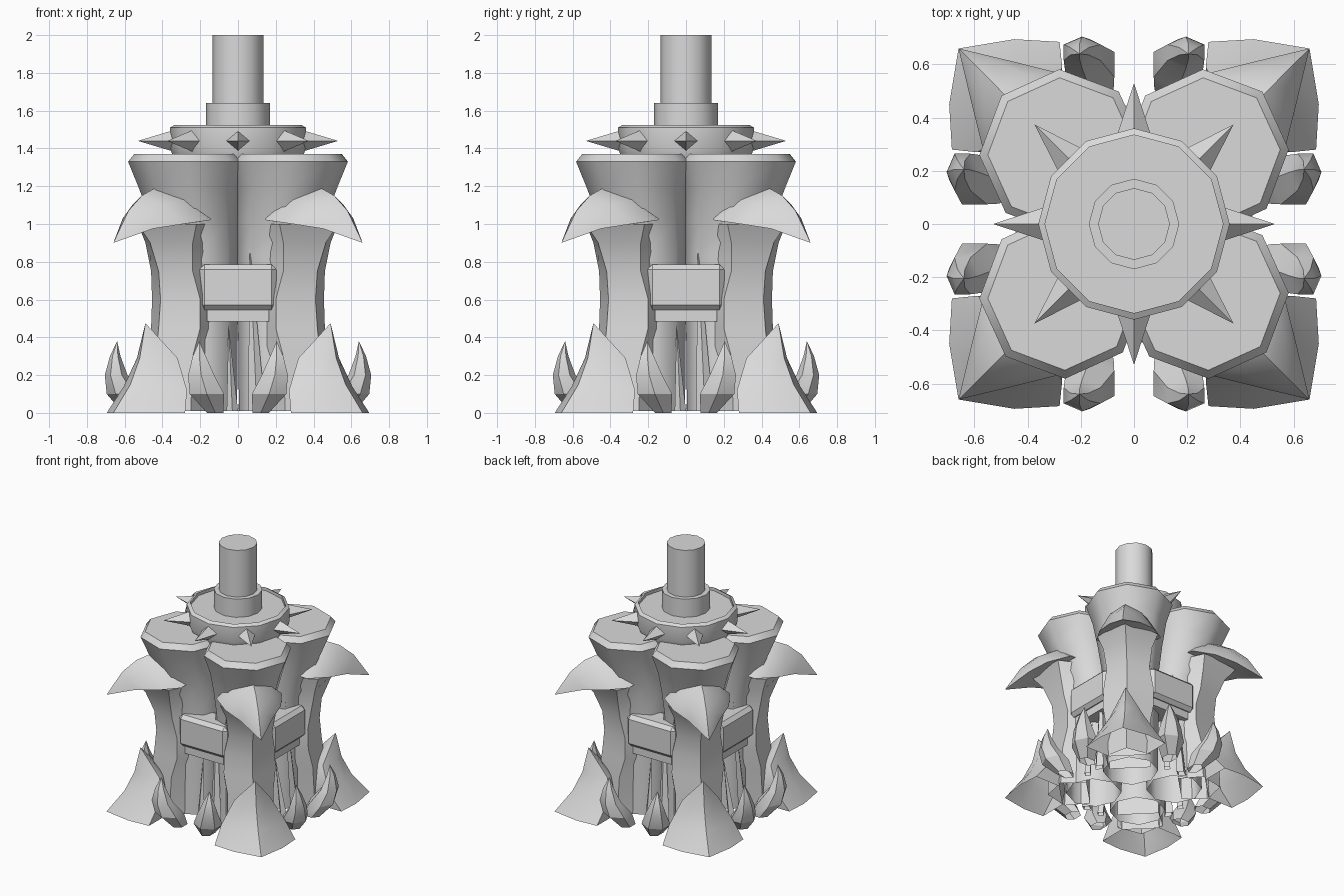
import bpy
import bmesh
from math import pi, cos, sin, radians
from mathutils import Matrix

cube = bpy.data.objects.get("Cube")
if cube:
    bpy.data.objects.remove(cube, do_unlink=True)

GREY = (0.7, 0.7, 0.7, 1)
stone = bpy.data.materials.new("grey_stone")
stone.use_nodes = True
stone.diffuse_color = GREY
for node in stone.node_tree.nodes:
    if node.type == 'BSDF_PRINCIPLED':
        node.inputs["Base Color"].default_value = GREY


def finish(name, bm, angle=35, copies=1):
    """Turn a bmesh into one or more objects spaced evenly around the z axis."""
    bmesh.ops.remove_doubles(bm, verts=bm.verts, dist=0.0005)
    bmesh.ops.recalc_face_normals(bm, faces=bm.faces)
    mesh = bpy.data.meshes.new(name)
    bm.to_mesh(mesh)
    bm.free()
    mesh.materials.append(stone)
    for k in range(copies):
        obj = bpy.data.objects.new(name if copies == 1 else f"{name}_{k + 1}", mesh)
        obj.rotation_euler.z = 2 * pi * k / copies
        bpy.context.collection.objects.link(obj)
        if k == 0:
            bpy.ops.object.select_all(action='DESELECT')
            obj.select_set(True)
            bpy.context.view_layer.objects.active = obj
            bpy.ops.object.shade_smooth_by_angle(angle=radians(angle))


def loft(bm, rings, closed=True):
    """Skin rings that have the same number of points; closed also caps the start."""
    rows = [[bm.verts.new(p) for p in ring] for ring in rings]
    n = len(rows[0])
    for low, high in zip(rows, rows[1:]):
        for i in range(n):
            j = (i + 1) % n
            bm.faces.new((low[i], low[j], high[j], high[i]))
    if closed:
        bm.faces.new(rows[0][::-1])
    bm.faces.new(rows[-1])


def circle(x, y, z, rx, ry, sides, turn=0.0):
    angles = [turn + 2 * pi * i / sides for i in range(sides)]
    return [(x + rx * cos(a), y + ry * sin(a), z) for a in angles]


def turned(name, profile, sides, turn=0.0):
    """Round part from a profile of (radius, height)."""
    bm = bmesh.new()
    loft(bm, [circle(0, 0, z, r, r, sides, turn) for r, z in profile])
    finish(name, bm)


def corner(name, sections, closed=True):
    """Part symmetric about the diagonal, from half sections starting at its ridge."""
    bm = bmesh.new()
    loft(bm, [half + [(y, x, z) for x, y, z in reversed(half[1:])] for half in sections], closed)
    finish(name, bm, copies=4)


def ridge(c, z):
    return (c, c, z)


# Shaft, collar and recessed disc
turned("shaft", [(0.135, 1.5), (0.135, 2)], 12)
turned("collar", [(0.17, 1.48), (0.17, 1.64)], 12)
turned("spiked_disc", [(0.34, 1.35), (0.36, 1.4), (0.36, 1.51), (0.335, 1.525), (0.335, 1.5)], 12)

# Eight spikes around the disc
bm = bmesh.new()
loft(bm, [[(0.33, 0.065, 1.44), (0.33, 0, 1.5), (0.33, -0.065, 1.44), (0.33, 0, 1.38)],
          [(0.53, 0, 1.44)] * 4])
finish("disc_spike", bm, 20, copies=8)

# Flared columns, given as (centre, radius, height), and the core between them
column = [(0.205, 0.2, 0.01), (0.2, 0.2, 0.5), (0.205, 0.207, 0.85), (0.23, 0.232, 1.02),
          (0.26, 0.265, 1.19), (0.27, 0.312, 1.33), (0.27, 0.28, 1.37)]
bm = bmesh.new()
loft(bm, [circle(c, c, z, r, r, 8, radians(2)) for c, r, z in column], closed=False)
finish("flared_column", bm, 46, copies=4)
turned("core", [(0.17, 0.48), (0.17, 1.36)], 8, turn=pi / 8)

# Corner ribs, given as (height, ridge, wing x, wing y)
rib = [(0.01, 0.44, 0.25, 0.48), (0.3, 0.435, 0.24, 0.47), (0.45, 0.42, 0.2, 0.46),
       (0.6, 0.41, 0.2, 0.455), (0.75, 0.42, 0.24, 0.46), (0.9, 0.465, 0.24, 0.49),
       (1.0, 0.53, 0.22, 0.53)]
corner("corner_rib", [[ridge(c, z), (x, y, z), (0.13, 0.34, z)] for z, c, x, y in rib],
       closed=False)

# Hooked leaves on top of the ribs: ridge, middle, wing, underside
corner("hooked_leaf", [
    [ridge(0.66, 0.9)] * 4,
    [ridge(0.58, 1.07), (0.52, 0.61, 1.03), (0.45, 0.61, 0.975), ridge(0.53, 0.98)],
    [ridge(0.51, 1.15), (0.4, 0.56, 1.1), (0.29, 0.57, 1.0), ridge(0.45, 0.98)],
    [ridge(0.44, 1.19), (0.28, 0.48, 1.13), (0.15, 0.48, 1.02), ridge(0.34, 0.99)],
    [ridge(0.4, 1.19), (0.25, 0.42, 1.14), (0.14, 0.4, 1.03), ridge(0.3, 1.0)],
])

# Flared feet: ridge, middle, wing, back
corner("flared_foot", [
    [ridge(0.66, 0), (0.45, 0.695, 0), (0.28, 0.685, 0), (0.28, 0.47, 0)],
    [ridge(0.57, 0.15), (0.44, 0.605, 0.14), (0.27, 0.59, 0.12), (0.27, 0.45, 0.12)],
    [ridge(0.52, 0.29), (0.43, 0.535, 0.29), (0.32, 0.5, 0.29), (0.32, 0.44, 0.29)],
    [ridge(0.49, 0.475)] * 4,
], closed=False)

# Claws, given as (height, sideways, outward, half width, half depth)
claw = [(0.0, 0.12, 0.54, 0.05, 0.07), (0.1, 0.165, 0.6, 0.105, 0.095),
        (0.2, 0.195, 0.645, 0.08, 0.06), (0.3, 0.205, 0.65, 0.04, 0.028),
        (0.38, 0.205, 0.64, 0, 0)]
for side, label in ((1, "left"), (-1, "right")):
    bm = bmesh.new()
    loft(bm, [circle(side * x, y, z, w, d, 6, pi / 6) for z, x, y, w, d in claw], closed=False)
    finish(f"{label}_claw", bm, 30, copies=4)

# Thin shards against the columns: tip x, tip height, base x, half width
bm = bmesh.new()
for tip, top, base, w in ((-0.06, 0.92, -0.1, 0.045), (0.05, 0.47, 0.03, 0.03)):
    loft(bm, [circle(base, 0.41, 0.01, w, 0.03, 4), [(tip, 0.35, top)] * 4], closed=False)
finish("shards", bm, 20, copies=4)


def block(name, size, place, bevel):
    bm = bmesh.new()
    bmesh.ops.create_cube(bm, size=1, matrix=Matrix.Translation(place) @ Matrix.Diagonal((*size, 1)))
    if bevel:
        bmesh.ops.bevel(bm, geom=bm.edges[:], offset=bevel, segments=1, affect='EDGES')
    finish(name, bm, 20, copies=4)


# Bands joining the ribs
block("band", (0.41, 0.2, 0.24), (0, 0.345, 0.665), 0.027)
block("band_base", (0.33, 0.18, 0.1), (0, 0.32, 0.535), 0)
